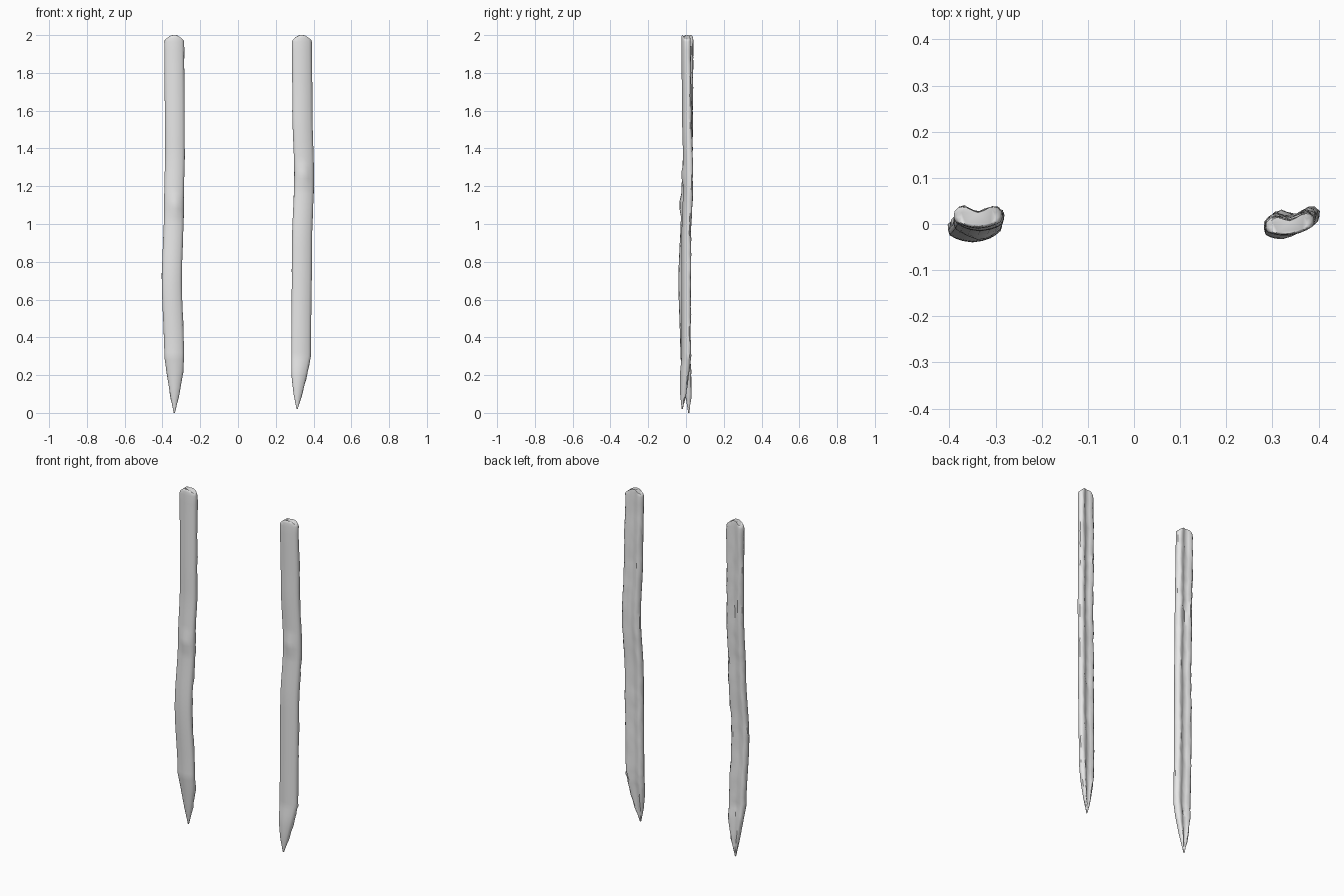
import bpy, bmesh, math, random
from mathutils import Vector

cube = bpy.data.objects.get("Cube")
if cube:
    bpy.data.objects.remove(cube, do_unlink=True)

random.seed(4)

wood = bpy.data.materials.new("pale_grey")
wood.use_nodes = True
COLOR = (0.8, 0.8, 0.8, 1)
wood.diffuse_color = COLOR
wood.node_tree.nodes["Principled BSDF"].inputs["Base Color"].default_value = COLOR

# split-log section: rounded front, hollow back (unit width, unit depth)
SECTION = [(-0.5, 0.0), (-0.47, -0.2), (-0.36, -0.33), (-0.2, -0.44), (0, -0.5),
           (0.2, -0.44), (0.36, -0.33), (0.47, -0.2), (0.5, 0.0), (0.49, 0.25),
           (0.4, 0.43), (0.3, 0.48), (0.15, 0.34), (0, 0.24), (-0.15, 0.34),
           (-0.3, 0.48), (-0.4, 0.43), (-0.49, 0.25)]


def sample(keys, z):
    """Smoothly interpolate (z, x, y, width, depth) rows."""
    for a, b in zip(keys, keys[1:]):
        if z >= b[0]:
            t = (z - b[0]) / (a[0] - b[0])
            t = t * t * (3 - 2 * t) if z > 0.3 else t
            return [q + (p - q) * t for p, q in zip(a[1:], b[1:])]
    return keys[-1][1:]


def stake(name, keys, twist, knot):
    bm = bmesh.new()
    tip = keys[-1][0]
    heights = [2.0, 1.995, 1.985, 1.965]
    heights += [1.92 - 0.04 * i for i in range(41)]
    heights += [0.3, 0.28, 0.25, 0.22, 0.18, 0.14, 0.1, 0.07, 0.045, tip]
    rings = []
    for z in heights:
        x, y, w, d = sample(keys, z)
        # rounded top end
        f = max(0, (z - 1.965) / 0.035)
        w *= 1 - 0.3 * (1 - math.sqrt(1 - f * f))
        d *= 1 - 0.2 * (1 - math.sqrt(1 - f * f))
        ring = []
        for u, v in SECTION:
            # rough split edges on the back
            rough = 0.0025 if v > 0.2 and 0.05 < z < 1.96 else 0
            px = u * w + random.uniform(-rough, rough)
            py = v * d + random.uniform(-rough, rough) + u * w * math.tan(twist)
            # end corners droop
            pz = z - 0.02 * f * abs(2 * u) ** 3
            # knot bulge on the front
            if v < 0:
                r = (Vector((x + px, z)) - Vector(knot)).length / 0.03
                py -= 0.014 * math.exp(-r * r)
            ring.append(bm.verts.new((x + px, y + py, pz)))
        rings.append(ring)
    n = len(SECTION)
    for a, b in zip(rings, rings[1:]):
        for i in range(n):
            j = (i + 1) % n
            bm.faces.new((a[i], b[i], b[j], a[j]))
    bm.faces.new(rings[0])
    bm.faces.new(rings[-1][::-1])
    bmesh.ops.recalc_face_normals(bm, faces=bm.faces)
    mesh = bpy.data.meshes.new(name)
    bm.to_mesh(mesh)
    bm.free()
    mesh.materials.append(wood)
    obj = bpy.data.objects.new(name, mesh)
    bpy.context.collection.objects.link(obj)
    bpy.ops.object.select_all(action="DESELECT")
    obj.select_set(True)
    bpy.context.view_layer.objects.active = obj
    bpy.ops.object.shade_smooth_by_angle(angle=math.radians(50))


# rows: height, centre x, centre y, width, depth
stake("right_stake", [
    (2.0, -0.338, 0.015, 0.105, 0.05),
    (1.4, -0.334, 0.010, 0.104, 0.052),
    (1.1, -0.339, 0.000, 0.104, 0.052),
    (0.7, -0.350, -0.014, 0.106, 0.052),
    (0.3, -0.338, -0.005, 0.104, 0.05),
    (0.22, -0.334, 0.005, 0.09, 0.05),
    (0.1, -0.335, 0.012, 0.05, 0.034),
    (0.0, -0.337, 0.015, 0.006, 0.006)], 0.0, (-0.33, 1.1))

stake("left_stake", [
    (2.0, 0.338, -0.002, 0.105, 0.046),
    (1.6, 0.341, 0.003, 0.106, 0.048),
    (1.25, 0.350, 0.010, 0.104, 0.048),
    (0.9, 0.339, 0.000, 0.106, 0.048),
    (0.3, 0.334, 0.000, 0.104, 0.046),
    (0.2, 0.324, -0.010, 0.083, 0.046),
    (0.1, 0.317, -0.016, 0.046, 0.03),
    (0.02, 0.313, -0.02, 0.006, 0.006)], 0.12, (0.345, 1.26))
